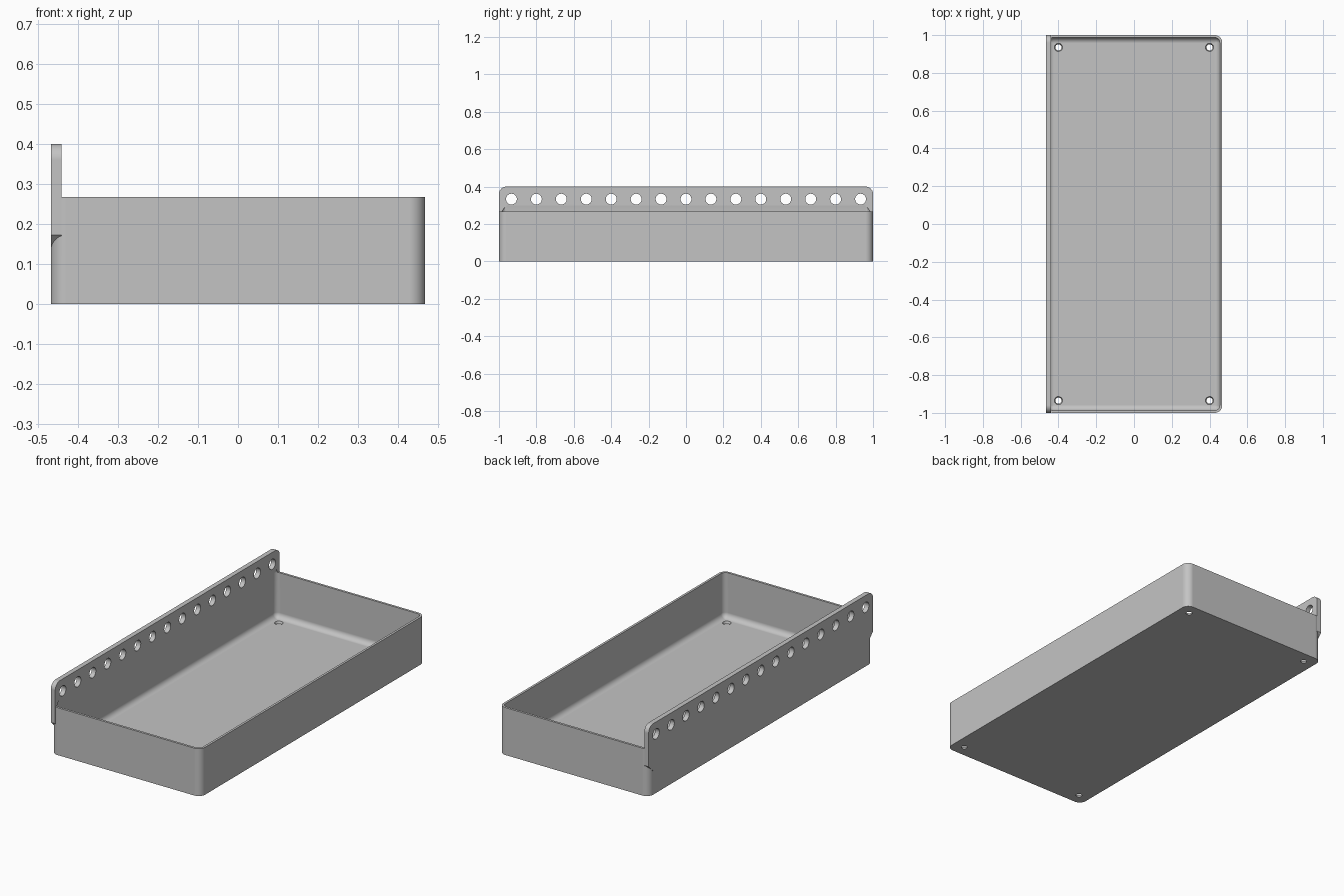
import bpy, bmesh
from math import sin, cos, pi, radians
from mathutils import Matrix, Vector

cube = bpy.data.objects.get("Cube")
if cube:
    bpy.data.objects.remove(cube, do_unlink=True)

HX, HY, HEIGHT = 0.467, 1.0, 0.267     # tray half sizes and wall height
WALL, CORNER, FILLET = 0.013, 0.04, 0.03
STRIP, TOP, LOW = 0.027, 0.4, 0.133    # mounting strip thickness and z range

grey = bpy.data.materials.new("light_grey")
grey.use_nodes = True
grey.diffuse_color = (0.55, 0.55, 0.55, 1)
grey.node_tree.nodes["Principled BSDF"].inputs["Base Color"].default_value = (0.55, 0.55, 0.55, 1)


def finish(name, bm):
    bmesh.ops.recalc_face_normals(bm, faces=bm.faces[:])
    mesh = bpy.data.meshes.new(name)
    bm.to_mesh(mesh)
    bm.free()
    mesh.materials.append(grey)
    obj = bpy.data.objects.new(name, mesh)
    bpy.context.collection.objects.link(obj)
    return obj


def rounded_rect(hx, hy, r, z, steps=10):
    points = []
    for k, (sx, sy) in enumerate(((1, 1), (-1, 1), (-1, -1), (1, -1))):
        for i in range(steps + 1):
            a = (k + i / steps) * pi / 2
            points.append((sx * (hx - r) + r * cos(a), sy * (hy - r) + r * sin(a), z))
    return points


def loft(name, rings):
    bm = bmesh.new()
    loops = [[bm.verts.new(p) for p in ring] for ring in rings]
    n = len(loops[0])
    for a, b in zip(loops, loops[1:]):
        for i in range(n):
            j = (i + 1) % n
            bm.faces.new((a[i], a[j], b[j], b[i]))
    bm.faces.new(loops[0])
    bm.faces.new(loops[-1])
    return finish(name, bm)


def drills(name, centres, r1, r2, depth, rotation):
    bm = bmesh.new()
    for c in centres:
        bmesh.ops.create_cone(bm, cap_ends=True, segments=32, radius1=r1, radius2=r2, depth=depth,
                              matrix=Matrix.Translation(c) @ rotation)
    return finish(name, bm)


def boolean(target, other, operation):
    bpy.context.view_layer.objects.active = target
    mod = target.modifiers.new("boolean", "BOOLEAN")
    mod.operation, mod.solver, mod.object = operation, "EXACT", other
    bpy.ops.object.modifier_apply(modifier=mod.name)
    bpy.data.objects.remove(other, do_unlink=True)


# Tray block with rounded upright corners
tray = loft("tray", [rounded_rect(HX, HY, CORNER, z) for z in (0, HEIGHT)])

# Mounting strip: rounded top corners, sloped lower ends
half = [(0, LOW), (HY - CORNER, LOW), (HY, LOW + CORNER)]
for i in range(11):
    a = i / 10 * pi / 2
    half.append((HY - CORNER + CORNER * cos(a), TOP - CORNER + CORNER * sin(a)))
outline = half[1:] + [(-y, z) for y, z in reversed(half[1:])]
strip = loft("strip", [[(x, y, z) for y, z in outline] for x in (-HX, -HX + STRIP)])
boolean(tray, strip, "UNION")

# Cavity: filleted floor, straight walls, slope under the strip
rings = []
for i in range(9):
    a = i / 8 * pi / 2
    inset = WALL + FILLET * (1 - sin(a))
    rings.append(rounded_rect(HX - inset, HY - inset, max(CORNER - inset, 0.004),
                              WALL + FILLET * (1 - cos(a))))
for inset, z in ((WALL, HEIGHT), (0.036, HEIGHT + 0.046)):
    rings.append(rounded_rect(HX - inset, HY - inset, max(CORNER - inset, 0.004), z))
boolean(tray, loft("cavity", rings), "DIFFERENCE")

# Row of holes along the strip
row = [Vector((-HX + STRIP / 2, (i - 7) * 2 / 15, 0.333)) for i in range(15)]
boolean(tray, drills("strip_holes", row, 0.029, 0.029, 0.1, Matrix.Rotation(pi / 2, 4, "Y")), "DIFFERENCE")

# Tapered screw holes in the floor corners
corners = [Vector((sx * 0.4, sy * 0.935, WALL / 2)) for sx in (-1, 1) for sy in (-1, 1)]
boolean(tray, drills("floor_holes", corners, 0.014, 0.024, 0.025, Matrix.Identity(4)), "DIFFERENCE")

# Smooth fillets, crisp edges
bpy.ops.object.select_all(action="DESELECT")
tray.select_set(True)
bpy.context.view_layer.objects.active = tray
bpy.ops.object.shade_smooth_by_angle(angle=radians(30))
weighted = tray.modifiers.new("weighted_normals", "WEIGHTED_NORMAL")
weighted.keep_sharp = True
